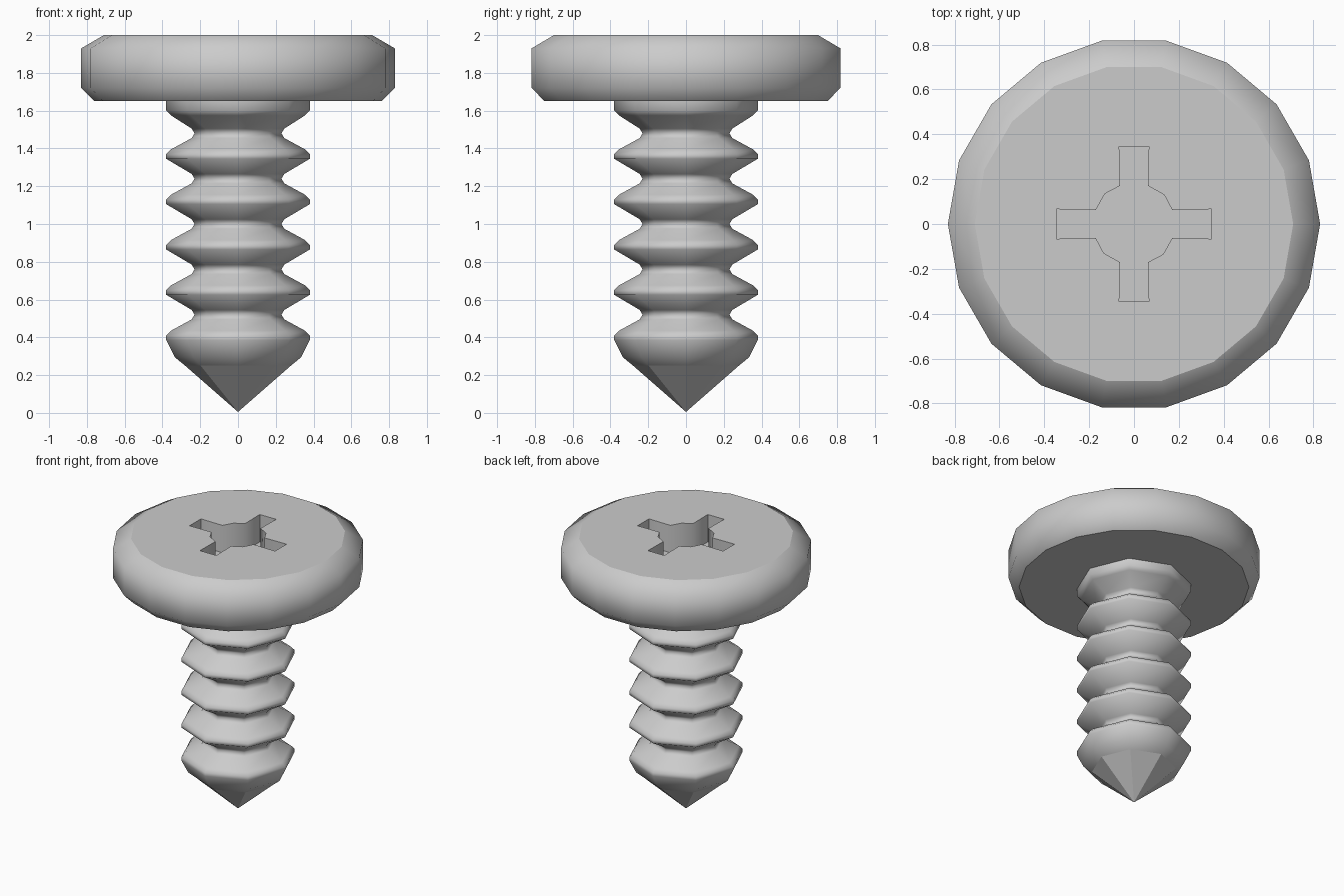
import bpy, bmesh
from math import cos, sin, pi, radians

if "Cube" in bpy.data.objects:
    bpy.data.objects.remove(bpy.data.objects["Cube"])


def make_object(name, bm):
    bmesh.ops.remove_doubles(bm, verts=bm.verts, dist=1e-5)
    bmesh.ops.recalc_face_normals(bm, faces=bm.faces)
    mesh = bpy.data.meshes.new(name)
    bm.to_mesh(mesh)
    bm.free()
    obj = bpy.data.objects.new(name, mesh)
    bpy.context.collection.objects.link(obj)
    return obj


def lathe(name, profile, sides):
    """Stack rings from bottom to top; radius 0 makes a point."""
    bm = bmesh.new()
    rings = []
    for r, z in profile:
        if r == 0:
            rings.append([bm.verts.new((0, 0, z))] * sides)
        else:
            rings.append([bm.verts.new((r * cos(2 * pi * i / sides),
                                        r * sin(2 * pi * i / sides), z))
                          for i in range(sides)])
    for a, b in zip(rings, rings[1:]):
        for i in range(sides):
            j = (i + 1) % sides
            quad = list(dict.fromkeys((a[i], a[j], b[j], b[i])))
            bm.faces.new(quad)
    for ring, (r, z) in ((rings[0], profile[0]), (rings[-1], profile[-1])):
        if r:
            bm.faces.new(ring)
    return make_object(name, bm)


def shade(obj, angle, is_flat):
    bpy.ops.object.select_all(action='DESELECT')
    obj.select_set(True)
    bpy.context.view_layer.objects.active = obj
    bpy.ops.object.shade_smooth_by_angle(angle=radians(angle))
    for p in obj.data.polygons:
        if is_flat(p):
            p.use_smooth = False


# Screw head: chamfered 18-sided disc
head = lathe("screw_head", [(0.76, 1.65), (0.83, 1.72), (0.83, 1.93), (0.71, 2.0)], 18)

# Cross-shaped drive recess: four arms around a round hub
quarter = [(0.345, -0.066), (0.345, 0.066), (0.17, 0.063), (0.135, 0.13)]
bm = bmesh.new()
outline = []
for k in range(4):
    c, s = round(cos(k * pi / 2)), round(sin(k * pi / 2))
    outline += [bm.verts.new((x * c - y * s, x * s + y * c, 1.8))
                for x, y in quarter + [(0.063, 0.17)]]
    # the hub corner beside the next arm closes this quarter
    # and the next quarter begins at that arm's outer end
base = bm.faces.new(outline)
top = bmesh.ops.extrude_face_region(bm, geom=[base])
bmesh.ops.translate(bm, vec=(0, 0, 0.4),
                    verts=[v for v in top["geom"] if isinstance(v, bmesh.types.BMVert)])
cutter = make_object("drive_cutter", bm)
cutter.hide_render = True

mod = head.modifiers.new("drive_recess", 'BOOLEAN')
mod.operation = 'DIFFERENCE'
mod.solver = 'EXACT'
mod.object = cutter
bpy.context.view_layer.objects.active = head
bpy.ops.object.modifier_apply(modifier=mod.name)
bpy.data.objects.remove(cutter)
shade(head, 65, lambda p: abs(p.normal.z) > 0.99)

# Threaded shank: pointed tip, then repeated ridges, 8-sided
profile = [(0, 0.005), (0.28, 0.25), (0.335, 0.295)]
for k in range(5):
    z = 0.40 + 0.24 * k
    profile += [(0.38, z - 0.015), (0.38, z + 0.01), (0.355, z + 0.035),
                (0.245, z + 0.095), (0.23, z + 0.12), (0.245, z + 0.145)]
profile += [(0.355, 1.575), (0.38, 1.60), (0.38, 1.66)]
shank = lathe("threaded_shank", profile, 8)
shade(shank, 62, lambda p: p.center.z < 0.25 or p.normal.z > 0.99)
